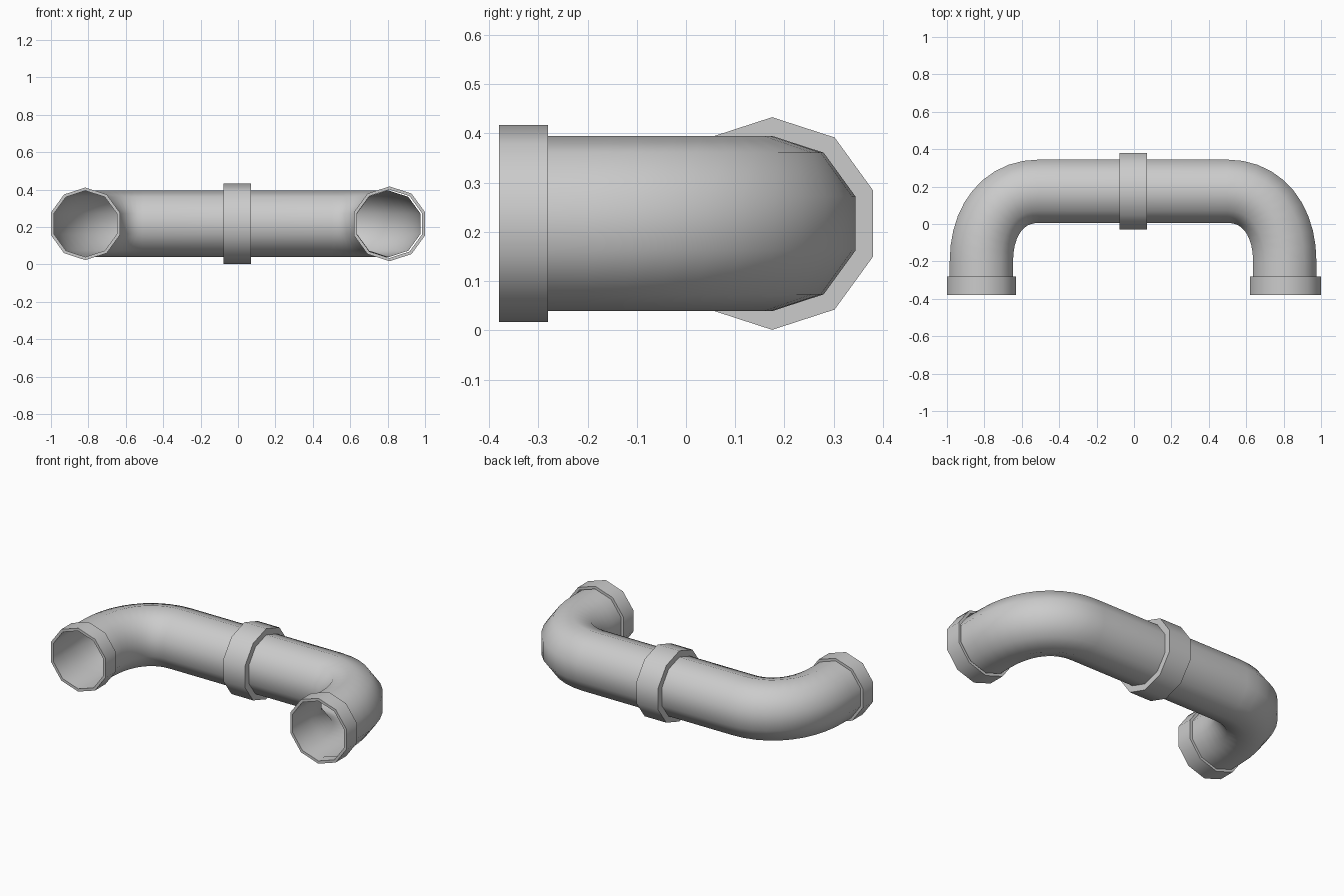
import bpy, bmesh
from math import cos, sin, pi, radians
from mathutils import Vector

if "Cube" in bpy.data.objects:
    bpy.data.objects.remove(bpy.data.objects["Cube"])

SIDES = 10
ZC, YC = 0.217, 0.175          # pipe centre height and back-run depth
UP = Vector((0, 0, 1))


def sweep(name, stations, closed=False):
    """Skin ten-sided rings given as (centre, direction, radius)."""
    bm = bmesh.new()
    rings = []
    for centre, direction, radius in stations:
        side = direction.normalized().cross(UP)
        rings.append([bm.verts.new(centre + radius * (side * cos(a) + UP * sin(a)))
                      for a in (pi / 2 + 2 * pi * k / SIDES for k in range(SIDES))])
    pairs = list(zip(rings, rings[1:]))
    if closed:
        pairs.append((rings[-1], rings[0]))
    for r0, r1 in pairs:
        for k in range(SIDES):
            j = (k + 1) % SIDES
            bm.faces.new((r0[k], r0[j], r1[j], r1[k]))
    bmesh.ops.recalc_face_normals(bm, faces=bm.faces[:])
    mesh = bpy.data.meshes.new(name)
    bm.to_mesh(mesh)
    bm.free()
    ob = bpy.data.objects.new(name, mesh)
    bpy.context.collection.objects.link(ob)
    bpy.ops.object.select_all(action='DESELECT')
    bpy.context.view_layer.objects.active = ob
    ob.select_set(True)
    bpy.ops.object.shade_smooth_by_angle(angle=radians(40))
    return ob


def collar(name, start, end, outer, inner):
    """Hollow ring between two points."""
    d = end - start
    sweep(name, [(start, d, inner), (start, d, outer),
                 (end, d, outer), (end, d, inner)], closed=True)


def bend(x_start, x_end, steps=10):
    """Planar elbow from the back run round to a forward-facing leg."""
    p0, p3 = Vector((x_start, YC, ZC)), Vector((x_end, -0.2, ZC))
    corner = Vector((x_end, YC, ZC))
    p1, p2 = p0.lerp(corner, 0.6), p3.lerp(corner, 0.6)
    out = []
    for i in range(steps + 1):
        t = i / steps
        u = 1 - t
        p = u**3 * p0 + 3 * u*u*t * p1 + 3 * u*t*t * p2 + t**3 * p3
        d = u*u * (p1 - p0) + 2*u*t * (p2 - p1) + t*t * (p3 - p2)
        out.append((p, d))
    out.append((Vector((x_end, -0.34, ZC)), Vector((0, -1, 0))))
    return out


# Pipe: left leg, back run and right leg in one continuous open tube
left, right = bend(-0.51, -0.816), bend(0.50, 0.806)
path = [(p, -d) for p, d in reversed(left)] + right
sweep("pipe", [(p, d, 0.178) for p, d in path])

# Central coupling
collar("coupling", Vector((-0.078, YC, ZC)), Vector((0.069, YC, ZC)), 0.216, 0.176)

# End collars
for name, x, outer in (("left_collar", -0.816, 0.194), ("right_collar", 0.81, 0.2)):
    collar(name, Vector((x, -0.28, ZC)), Vector((x, -0.38, ZC)), outer, outer - 0.017)
